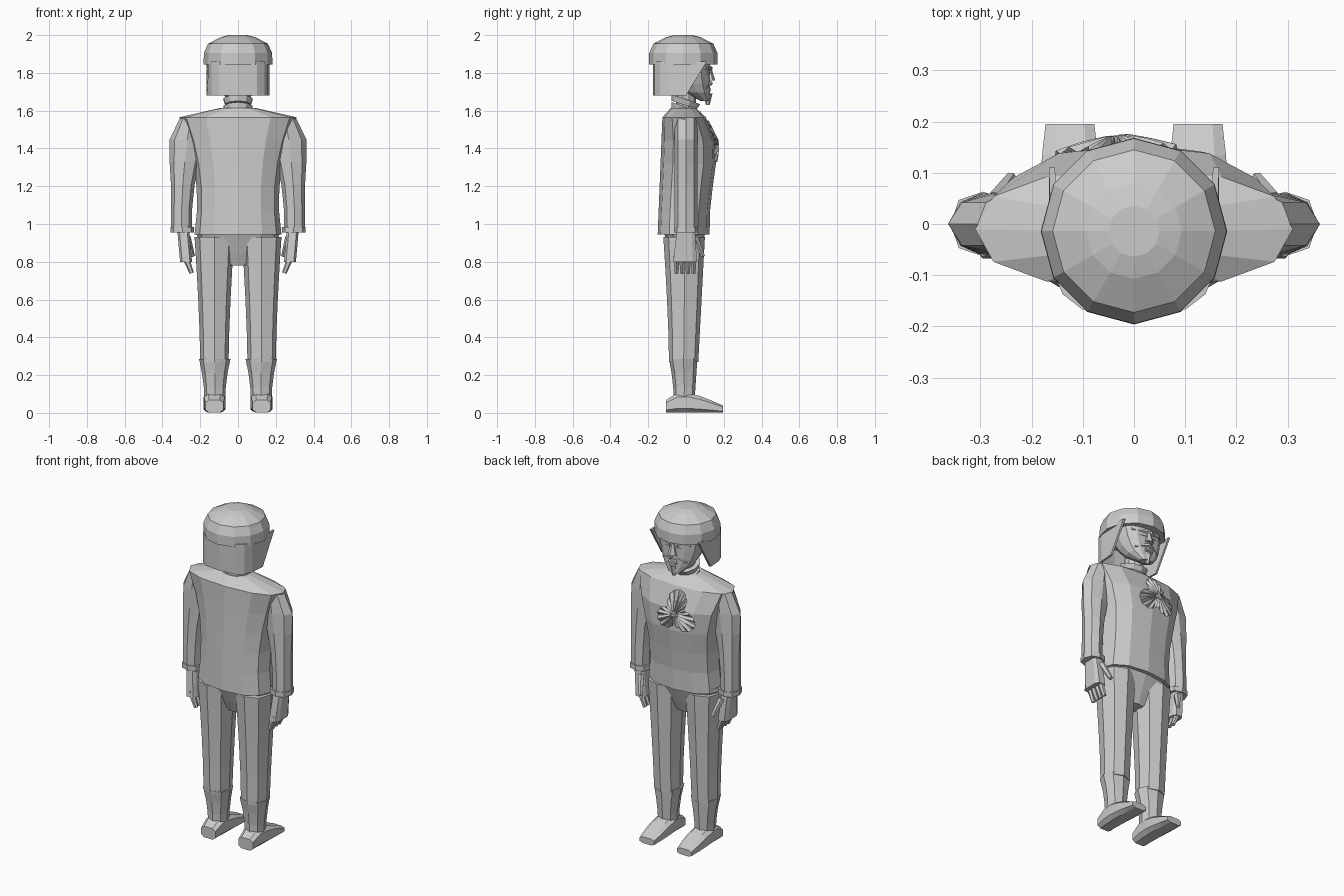
import bpy, bmesh, math
from math import sin, cos, pi
from mathutils import Vector, Matrix

default_cube = bpy.data.objects.get("Cube")
if default_cube:
    bpy.data.objects.remove(default_cube, do_unlink=True)

grey = bpy.data.materials.new("plain grey")
grey.use_nodes = True
grey.diffuse_color = (0.6, 0.6, 0.6, 1)
grey.node_tree.nodes["Principled BSDF"].inputs["Base Color"].default_value = grey.diffuse_color


def finish(bm, name):
    """Turn a bmesh into a named grey object."""
    bmesh.ops.recalc_face_normals(bm, faces=bm.faces)
    mesh = bpy.data.meshes.new(name)
    bm.to_mesh(mesh)
    bm.free()
    mesh.materials.append(grey)
    part = bpy.data.objects.new(name, mesh)
    bpy.context.collection.objects.link(part)
    return part


def lerp(start, end, t):
    return start + (end - start) * t


def signed_power(value, power):
    return math.copysign(abs(value) ** power, value)


def skin(bm, rows, closed=True):
    """Bridge neighbouring rows of points with quads."""
    rows = [[bm.verts.new(point) for point in row] for row in rows]
    for lower, upper in zip(rows, rows[1:]):
        pairs = list(zip(lower, upper))
        following = pairs[1:] + pairs[:1] if closed else pairs[1:]
        for (a, d), (b, c) in zip(pairs, following):
            bm.faces.new((a, b, c, d))
    return rows


def loft(name, ring, steps=1, sides=8, power=0.85, turn=0.0, lying=False):
    """Stack rings; ring(t) gives centre x, position, half width, near and far edge."""
    bm = bmesh.new()
    rows = []
    for step in range(steps + 1):
        x, position, half, near, far = ring(step / steps)
        row = []
        for side in range(sides):
            angle = math.tau * side / sides + turn
            across = x + half * signed_power(cos(angle), power)
            deep = (near + far) / 2 + (far - near) / 2 * signed_power(sin(angle), power)
            row.append((across, position, deep) if lying else (across, deep, position))
        rows.append(row)
    rows = skin(bm, rows)
    bm.faces.new(rows[0])
    bm.faces.new(rows[-1])
    return finish(bm, name)


def rod(name, start, end, start_radius, end_radius, sides=6):
    """Straight tapered rod between two points."""
    start, end = Vector(start), Vector(end)
    direction = end - start
    turn = direction.to_track_quat("Z", "Y").to_matrix().to_4x4()
    bm = bmesh.new()
    bmesh.ops.create_cone(bm, cap_ends=True, segments=sides, radius1=start_radius, radius2=end_radius,
                          depth=direction.length, matrix=Matrix.Translation((start + end) / 2) @ turn)
    return finish(bm, name)


# Jacket: flared hem, narrow waist, full chest
def jacket_ring(t):
    half = 0.23 - 0.1 * t + 0.18 * t * t
    front = lerp(0.125, 0.105, t) + 0.05 * sin(pi * t * t)
    return 0, lerp(0.945, 1.565, t), half, lerp(-0.15, -0.125, t), front


def yoke_ring(t):
    return 0, lerp(1.565, 1.615, t), lerp(0.31, 0.09, t), lerp(-0.125, -0.08, t), lerp(0.105, 0.05, t)


jacket = loft("jacket", jacket_ring, steps=5, sides=12)
loft("shoulder_yoke", yoke_ring, sides=12)

# Hips narrowing into the crotch
loft("hips", lambda t: (0, lerp(0.78, 0.97, t), lerp(0.05, 0.23, t ** 0.4),
                        lerp(-0.05, -0.125, t), lerp(0.04, 0.11, t)), steps=3, sides=12)

# Neck and two tilted collar bands
rod("neck", (0, 0, 1.55), (0, 0, 1.72), 0.05, 0.055, sides=10)
for name, height in (("lower_collar", 1.59), ("upper_collar", 1.63)):
    base = Vector((0, -0.01, height))
    rod(name, base, base + Vector((0, 0.01, 0.03)), 0.07, 0.08, sides=10)


# Limbs are described on one side and placed on both
def sleeve_ring(t):
    return 0.3 - 0.05 * t * t, lerp(0.975, 1.565, t), 0.055 + 0.04 * sin(pi * t ** 3), -0.06, 0.06


def cuff_ring(t):
    return 0.295, lerp(0.955, 0.985, t), 0.063, -0.063, 0.063


def palm_ring(t):
    return lerp(0.275, 0.29, t), lerp(0.8, 0.97, t), 0.033, lerp(-0.07, -0.05, t), lerp(0.06, 0.05, t)


def trouser_ring(t):
    swell = t ** 1.5
    return 0.125, lerp(0.27, 0.93, t), lerp(0.075, 0.105, swell), lerp(-0.09, -0.12, swell), lerp(0.065, 0.1, t)


def boot_ring(t):
    swell = t * t
    return 0.123, lerp(0.06, 0.285, t), lerp(0.055, 0.083, swell), lerp(-0.065, -0.09, swell), lerp(0.045, 0.06, t)


def shoe_ring(t):
    top = lerp(0.07, 0.04, t) + 0.05 * sin(pi * t ** 0.66)
    return 0.125, lerp(-0.105, 0.195, t), 0.05 + 0.012 * sin(pi * t), 0, top


def place(ring, sign):
    def placed(t):
        x, *rest = ring(t)
        return sign * x, *rest
    return placed


sides_of_body = (("left", 1), ("right", -1))
for side, sign in sides_of_body:
    loft(side + "_sleeve", place(sleeve_ring, sign), steps=5, power=1)
    loft(side + "_cuff", place(cuff_ring, sign))
    loft(side + "_palm", place(palm_ring, sign), steps=2, power=0.5, turn=pi / 8)
    loft(side + "_trouser_leg", place(trouser_ring, sign), steps=4)
    loft(side + "_boot_shaft", place(boot_ring, sign), steps=3)
    loft(side + "_shoe", place(shoe_ring, sign), steps=5, power=0.6, turn=pi / 8, lying=True)
    # Curled fingers and a thumb reaching forward
    for finger, name in enumerate(("little", "ring", "middle", "index")):
        y = lerp(-0.05, 0.04, finger / 3)
        rod(f"{side}_{name}_finger", (sign * 0.28, y, 0.83), (sign * 0.245, y, 0.74), 0.018, 0.012)
    rod(side + "_thumb", (sign * 0.27, 0.045, 0.93), (sign * 0.24, 0.09, 0.83), 0.02, 0.012)


# Head tapering down to the chin
def head_ring(t):
    growth = sin(pi / 2 * t ** 0.7)
    return 0, lerp(1.65, 1.88, t), lerp(0.04, 0.14, growth), lerp(0.08, -0.1, growth), 0.128


loft("head", head_ring, steps=5, sides=12)
rod("nose", (0, 0.125, 1.76), (0, 0.125, 1.825), 0.03, 0.01)
rod("lower_lip", (-0.025, 0.125, 1.71), (0.025, 0.125, 1.71), 0.01, 0.01)
rod("chin_beard", (0, 0.115, 1.69), (0, 0.115, 1.63), 0.025, 0.01)
for side, sign in sides_of_body:
    rod(side + "_brow", (sign * 0.01, 0.13, 1.825), (sign * 0.1, 0.1, 1.825), 0.012, 0.006)
    rod(side + "_eye", (sign * 0.02, 0.122, 1.8), (sign * 0.07, 0.11, 1.8), 0.008, 0.006)
    rod(side + "_moustache", (0, 0.13, 1.745), (sign * 0.08, 0.105, 1.72), 0.013, 0.005)

# Cloth hanging behind the cap, its open front edges sloping back to the neck
bm = bmesh.new()
rows = []
columns = 8
for t in (0, 0.5, 1):
    row = []
    for column in range(columns + 1):
        angle = pi + pi * column / columns
        at_edge = column in (0, columns)
        y = 0.11 * t if at_edge else 0.17 * signed_power(sin(angle), 0.7)
        row.append((0.16 * signed_power(cos(angle), 0.5), y, lerp(1.68, 1.86, t)))
    rows.append(row)
skin(bm, rows, closed=False)
cloth = finish(bm, "neck_cloth")
thickness = cloth.modifiers.new("thickness", "SOLIDIFY")
thickness.thickness = 0.012
thickness.offset = 0


# Domed cap
def cap_ring(t):
    rise = sin(pi / 2 * t)
    radius = lerp(0.182, 0.05, rise ** 5)
    return 0, lerp(1.845, 2, rise), radius, -0.014 - radius, radius - 0.014


loft("cap", cap_ring, steps=4, sides=12, power=1)

# Pleated three-lobed rosette laid on the chest
bpy.context.view_layer.update()
centre = Vector((-0.035, 0, 1.42))
pleats = 40
bm = bmesh.new()
rows = []
for reach in (0.2, 0.6, 1):
    row = []
    for pleat in range(pleats):
        angle = math.tau * pleat / pleats
        radius = reach * (0.055 + 0.075 * abs(cos(1.5 * angle)))
        spot = centre + radius * Vector((sin(angle), 0, cos(angle)))
        hit, surface, normal, index = jacket.ray_cast(spot + Vector((0, 1, 0)), Vector((0, -1, 0)))
        fold = lerp(0.025, 0.01, reach) if pleat % 2 else -0.002
        row.append((spot.x, surface.y + fold, spot.z))
    rows.append(row)
rows = skin(bm, rows)
bm.faces.new(rows[0])
finish(bm, "chest_rosette")
